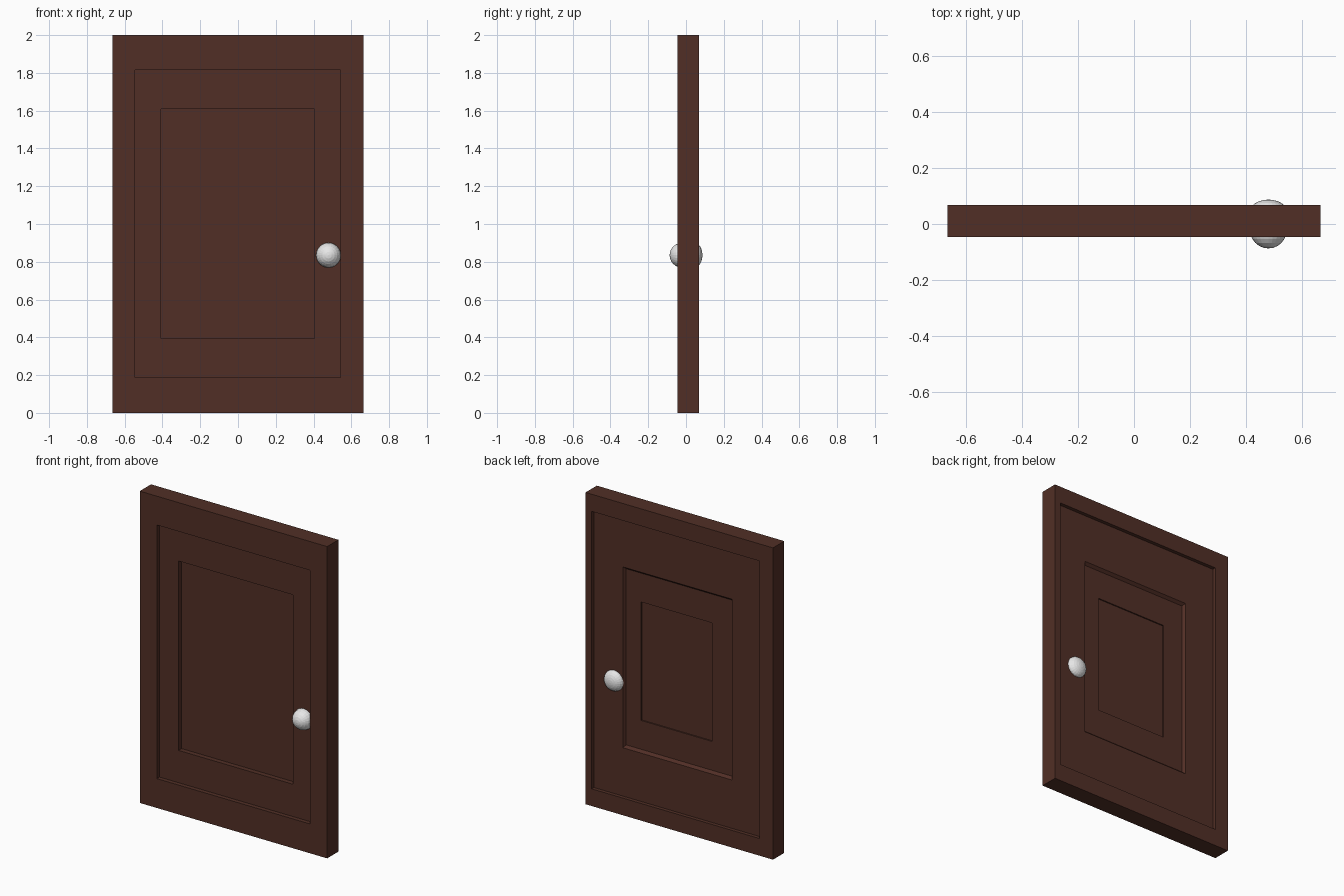
import bpy, bmesh
from mathutils import Matrix

if "Cube" in bpy.data.objects:
    bpy.data.objects.remove(bpy.data.objects["Cube"])


def material(name, rgb):
    m = bpy.data.materials.new(name)
    m.diffuse_color = (*rgb, 1)
    m.use_nodes = True
    m.node_tree.nodes["Principled BSDF"].inputs["Base Color"].default_value = m.diffuse_color
    return m


def make_object(name, bm, mat):
    bmesh.ops.recalc_face_normals(bm, faces=bm.faces)
    me = bpy.data.meshes.new(name)
    bm.to_mesh(me)
    bm.free()
    me.materials.append(mat)
    ob = bpy.data.objects.new(name, me)
    bpy.context.collection.objects.link(ob)
    return ob


brown = material("dark brown wood", (0.083, 0.028, 0.019))
silver = material("light grey metal", (0.8, 0.8, 0.8))

# Door leaf: rectangular rings (x0, x1, z0, z1, y) lofted from the front
# panel floor, out over the stepped frame, to the back panel floor
rings = [
    (-0.408, 0.405, 0.395, 1.610, 0.012),    # front inner panel
    (-0.408, 0.405, 0.395, 1.610, -0.019),
    (-0.544, 0.542, 0.188, 1.815, -0.019),   # front outer recess
    (-0.544, 0.542, 0.188, 1.815, -0.046),
    (-0.665, 0.665, 0.0, 2.0, -0.046),       # outer edge
    (-0.665, 0.665, 0.0, 2.0, 0.068),
    (-0.569, 0.622, 0.11, 1.89, 0.068),      # back outer recess
    (-0.569, 0.622, 0.11, 1.89, 0.045),
    (-0.359, 0.415, 0.42, 1.58, 0.045),      # back middle step
    (-0.345, 0.405, 0.435, 1.565, 0.028),
    (-0.204, 0.298, 0.62, 1.38, 0.028),      # back inner step
    (-0.204, 0.298, 0.62, 1.38, 0.020),
]
bm = bmesh.new()
loops = []
for x0, x1, z0, z1, y in rings:
    loops.append([bm.verts.new((x, y, z)) for x, z in
                  ((x0, z0), (x1, z0), (x1, z1), (x0, z1))])
for a, b in zip(loops, loops[1:]):
    for i in range(4):
        j = (i + 1) % 4
        bm.faces.new((a[i], a[j], b[j], b[i]))
bm.faces.new(loops[0])
bm.faces.new(loops[-1])
make_object("door_leaf", bm, brown)


# Knobs: domes with their axis along y, seated on the recess floors
def knob(name, y, depth, side):
    bm = bmesh.new()
    bmesh.ops.create_uvsphere(bm, u_segments=24, v_segments=12, radius=1)
    bmesh.ops.rotate(bm, verts=bm.verts, cent=(0, 0, 0),
                     matrix=Matrix.Rotation(1.5707963, 3, 'X'))
    inner = [v for v in bm.verts if v.co.y * side < -0.01]
    bmesh.ops.delete(bm, geom=inner, context='VERTS')
    bmesh.ops.holes_fill(bm, edges=bm.edges, sides=0)
    bmesh.ops.scale(bm, verts=bm.verts, vec=(0.066, depth, 0.066))
    bmesh.ops.translate(bm, verts=bm.verts, vec=(0.479, y, 0.835))
    make_object(name, bm, silver)


knob("front_knob", -0.0195, 0.0675, -1)
knob("back_knob", 0.0445, 0.0425, 1)
